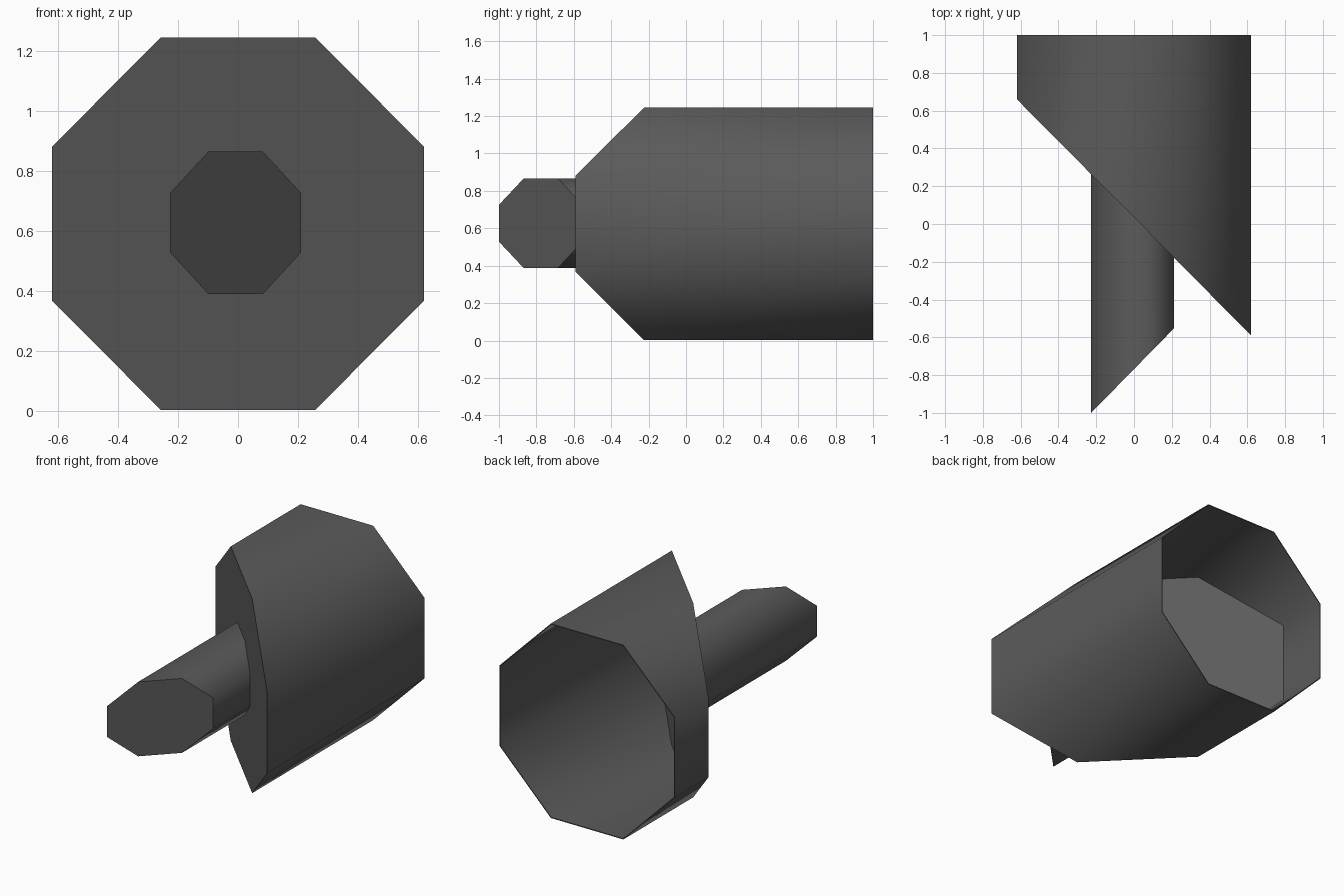
import bpy, bmesh, math

if "Cube" in bpy.data.objects:
    bpy.data.objects.remove(bpy.data.objects["Cube"])

grey = bpy.data.materials.new("dark_grey")
grey.diffuse_color = (0.105, 0.105, 0.105, 1)
grey.use_nodes = True
grey.node_tree.nodes["Principled BSDF"].inputs["Base Color"].default_value = grey.diffuse_color


def octagon_prism(name, cx, cz, hx, hz, front, back, close_back):
    """Eight-sided prism along y; front(x) and back(x) give the slanted ends."""
    bm = bmesh.new()
    k = 1 / math.cos(math.pi / 8)
    ring = [(cx + hx * k * math.cos(math.pi * (2 * i + 1) / 8),
             cz + hz * k * math.sin(math.pi * (2 * i + 1) / 8)) for i in range(8)]
    a = [bm.verts.new((x, front(x), z)) for x, z in ring]
    b = [bm.verts.new((x, back(x), z)) for x, z in ring]
    for i in range(8):
        j = (i + 1) % 8
        bm.faces.new((a[i], b[i], b[j], a[j])).smooth = True
    caps = [bm.faces.new(a)]
    if close_back:
        caps.append(bm.faces.new(b[::-1]))
    bm.normal_update()
    # outward normals: the front cap must face -y
    if caps[0].normal.y > 0:
        bmesh.ops.reverse_faces(bm, faces=bm.faces[:])
    # crisp end edges, smooth sides
    for e in bm.edges:
        if e.is_boundary or any(f in caps for f in e.link_faces):
            e.smooth = False
    me = bpy.data.meshes.new(name)
    bm.to_mesh(me)
    bm.free()
    me.materials.append(grey)
    ob = bpy.data.objects.new(name, me)
    bpy.context.collection.objects.link(ob)
    return ob


def plate(x):
    return 0.035 - 1.008 * x


# hollow barrel: slanted closed front, open back
barrel = octagon_prism("barrel", 0, 0.624, 0.62, 0.622, plate, lambda x: 1.0, False)
wall = barrel.modifiers.new("wall", "SOLIDIFY")
wall.thickness = 0.006
wall.offset = -1

# front rod: tip slanted the other way, root meets the barrel's front plate
octagon_prism("rod", -0.008, 0.627, 0.219, 0.238,
              lambda x: -1 + 1.02 * (x + 0.227), lambda x: plate(x) + 0.003, True)
